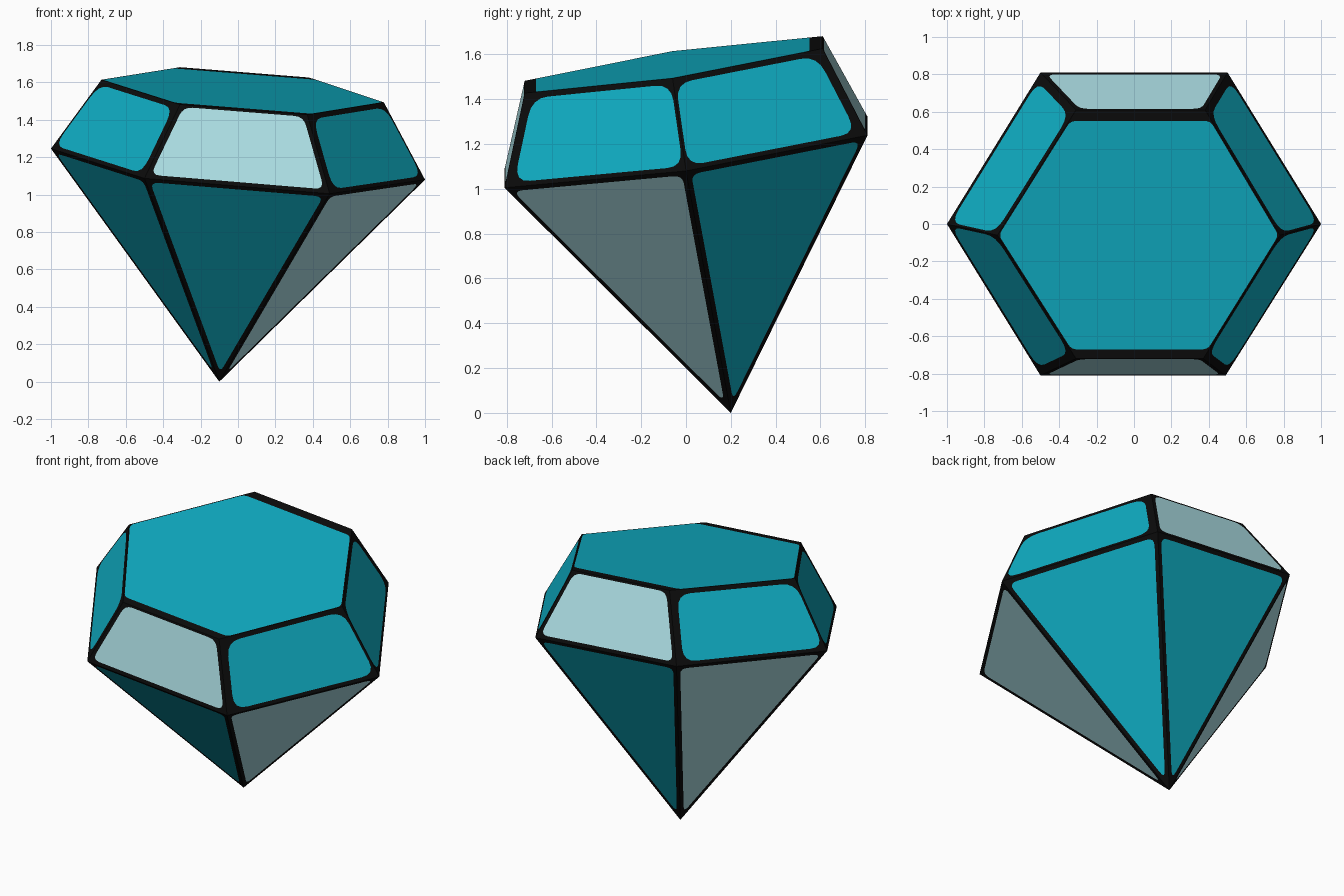
import bpy, bmesh
from mathutils import Vector

if "Cube" in bpy.data.objects:
    bpy.data.objects.remove(bpy.data.objects["Cube"])


def material(name, rgb):
    m = bpy.data.materials.new(name)
    lin = [(c / 255 / 12.92) if c < 11 else ((c / 255 + 0.055) / 1.055) ** 2.4 for c in rgb]
    m.diffuse_color = (*lin, 1)
    m.use_nodes = True
    m.node_tree.nodes["Principled BSDF"].inputs["Base Color"].default_value = m.diffuse_color
    return m


MATS = [material("black_edge", (11, 11, 11)),
        material("teal", (15, 174, 196)),
        material("pale_teal", (176, 227, 233))]
BLACK, TEAL, PALE = 0, 1, 2


def facet(bm, corners, widths, radius, mat):
    """Flat facet: coloured rounded panel framed by a black border.
    widths[i] is the border along the edge corners[i] -> corners[i + 1]."""
    n = len(corners)
    dirs = [(corners[(i + 1) % n] - corners[i]).normalized() for i in range(n)]
    outer = [bm.verts.new(c) for c in corners]
    arcs = []
    for i, v in enumerate(corners):
        d0, d1 = dirs[i - 1], dirs[i]
        c = v + (d1 * widths[i - 1] - d0 * widths[i]) / d0.cross(d1).length
        a, b = c - d0 * radius, c + d1 * radius
        arcs.append([bm.verts.new(a * (1 - t) ** 2 + c * 2 * t * (1 - t) + b * t * t)
                     for t in (0, .25, .5, .75, 1)])
    bm.faces.new([v for arc in arcs for v in arc]).material_index = mat
    for i in range(n):
        j = (i + 1) % n
        bm.faces.new((outer[i], outer[j], arcs[j][0], arcs[i][-1])).material_index = BLACK
        for p, q in zip(arcs[i], arcs[i][1:]):
            bm.faces.new((outer[i], q, p)).material_index = BLACK


def finish(bm, name):
    me = bpy.data.meshes.new(name)
    bm.to_mesh(me)
    bm.free()
    for m in MATS:
        me.materials.append(m)
    bpy.context.collection.objects.link(bpy.data.objects.new(name, me))


def tilted(points, z0, sx, sy):
    """Lift a plan outline onto a tilted plane."""
    return [Vector((x, y, z0 + sx * x + sy * y)) for x, y in points]


# Outlines, counter-clockwise from the right-hand corner
girdle = tilted([(1, 0), (.5, .81), (-.5, .81), (-1, 0), (-.5, -.81), (.49, -.81)],
                1.163, -.083, .145)
table = tilted([(.78, -.06), (.38, .61), (-.31, .61), (-.73, -.06), (-.31, -.72), (.37, -.72)],
               1.565, -.08, .15)
apex = Vector((-.1, .2, 0))

# Flat top
bm = bmesh.new()
facet(bm, table, [.006, .06, .006, .006, .05, .006], .03, TEAL)
finish(bm, "gem_table")

# Crown: front and back facets are pale
bm = bmesh.new()
for i in range(6):
    j = (i + 1) % 6
    end_on = i in (1, 4)
    side = lambda k: .022 if end_on else (.012 if k in (0, 3) else .045)
    widths = [.022, side(j), .012 if end_on else .028, side(i)]
    facet(bm, [girdle[i], girdle[j], table[j], table[i]], widths,
          .05 if end_on else .085, PALE if end_on else TEAL)
finish(bm, "gem_crown")

# Pavilion: two opposite facets are pale
bm = bmesh.new()
for i in range(6):
    facet(bm, [girdle[(i + 1) % 6], girdle[i], apex], [.025, .022, .022], .05,
          PALE if i in (2, 5) else TEAL)
finish(bm, "gem_pavilion")
